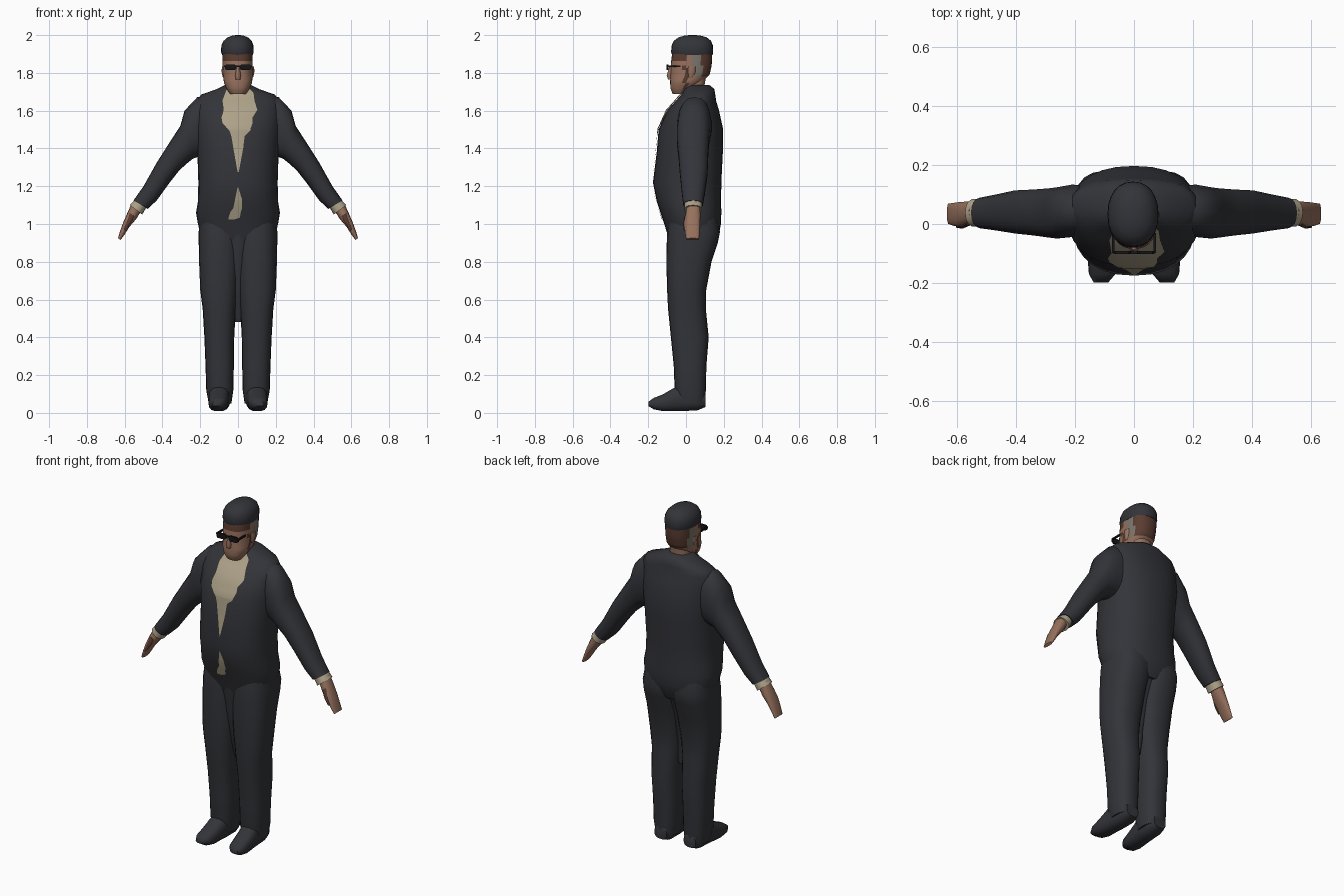
import bpy, bmesh, math


def material(name, rgb):
    m = bpy.data.materials.new(name)
    m.diffuse_color = (*rgb, 1)
    return m


SUIT = material("charcoal suit", (0.033, 0.034, 0.041))
SHIRT = material("cream shirt", (0.42, 0.36, 0.25))
SKIN = material("skin", (0.31, 0.165, 0.11))
BROWN = material("dark brown hair", (0.10, 0.045, 0.03))
GREY = material("grey hair", (0.20, 0.18, 0.15))
BLACK = material("black glasses", (0.008, 0.008, 0.01))


def finish(name, bm, mats, rule=None, angle=55):
    bmesh.ops.recalc_face_normals(bm, faces=bm.faces)
    if rule:
        for f in bm.faces:
            f.material_index = rule(f.calc_center_median())
    me = bpy.data.meshes.new(name)
    bm.to_mesh(me)
    bm.free()
    for m in mats:
        me.materials.append(m)
    me.shade_smooth()
    me.set_sharp_from_angle(angle=math.radians(angle))
    ob = bpy.data.objects.new(name, me)
    bpy.context.collection.objects.link(ob)
    return ob


def spow(v, p):
    return math.copysign(abs(v) ** p, v)


def oval(n, power):
    """Unit superellipse points."""
    for i in range(n):
        a = 2 * math.pi * i / n
        yield spow(math.cos(a), 2 / power), spow(math.sin(a), 2 / power)


def skin_rings(name, rings, mats, rule=None):
    """Bridge equal-sized rings of points and cap both ends."""
    bm = bmesh.new()
    vs = [[bm.verts.new(p) for p in r] for r in rings]
    n = len(vs[0])
    for a, b in zip(vs, vs[1:]):
        for i in range(n):
            j = (i + 1) % n
            bm.faces.new((a[i], a[j], b[j], b[i]))
    bm.faces.new(vs[0])
    bm.faces.new(vs[-1])
    return finish(name, bm, mats, rule)


def stack(name, secs, mats, n=20, power=2.3, rule=None):
    """Horizontal sections: z, x0, x1, y0, y1."""
    rings = [[((x0 + x1) / 2 + c * (x1 - x0) / 2,
               (y0 + y1) / 2 + s * (y1 - y0) / 2, z) for c, s in oval(n, power)]
             for z, x0, x1, y0, y1 in secs]
    return skin_rings(name, rings, mats, rule)


def limb(name, secs, mats, side, n=14, power=2.3):
    """Slanted sections: top x, z, bottom x, z, then y0, y1."""
    rings = [[(side * ((xt + xb) / 2 + c * (xt - xb) / 2),
               (y0 + y1) / 2 + s * (y1 - y0) / 2,
               (zt + zb) / 2 + c * (zt - zb) / 2) for c, s in oval(n, power)]
             for xt, zt, xb, zb, y0, y1 in secs]
    return skin_rings(name, rings, mats)


def sample(table, z):
    """Linear lookup in a table sorted by rising z."""
    for a, b in zip(table, table[1:]):
        if a[0] <= z <= b[0]:
            t = (z - a[0]) / (b[0] - a[0])
            return [p + (q - p) * t for p, q in zip(a, b)]
    return list(table[-1] if z > table[-1][0] else table[0])


# Jacket body: z, half width, front y, back y
BODY = [(0.90, .18, -.085, .15), (0.95, .20, -.10, .175), (1.0, .212, -.115, .185),
        (1.06, .222, -.135, .187), (1.12, .212, -.155, .186), (1.22, .21, -.175, .187),
        (1.38, .215, -.155, .195), (1.5, .225, -.145, .197), (1.6, .225, -.10, .175),
        (1.65, .222, -.055, .16), (1.685, .195, -.025, .155), (1.715, .11, -.012, .15),
        (1.735, .07, .0, .125)]
stack("jacket", [(z, -h, h, a, b) for z, h, a, b in BODY], [SUIT], n=28)


# Shirt panels laid just over the jacket front: z, left x, right x
def shirt_panel(name, outline, cols=8):
    zs = sorted({o[0] for o in outline} | {b[0] for b in BODY
                if outline[0][0] < b[0] < outline[-1][0]})
    bm = bmesh.new()
    rows = []
    for z in zs:
        _, xl, xr = sample(outline, z)
        _, h, y0, y1 = sample(BODY, z)
        row = []
        for i in range(cols + 1):
            x = xl + (xr - xl) * i / cols
            k = max(0, 1 - min(1, abs(x) / h) ** 2.3) ** (1 / 2.3)
            row.append(bm.verts.new((x, (y0 + y1) / 2 - k * (y1 - y0) / 2 - .006, z + .004)))
        rows.append(row)
    for a, b in zip(rows, rows[1:]):
        for i in range(cols):
            bm.faces.new((a[i], a[i + 1], b[i + 1], b[i]))
    ob = finish(name, bm, [SHIRT])
    if sum(p.normal.y for p in ob.data.polygons) > 0:
        ob.data.flip_normals()


shirt_panel("shirt_front", [(1.27, -.002, .004), (1.40, -.025, .028), (1.46, -.035, .035),
                            (1.49, -.045, .065), (1.53, -.085, .08), (1.56, -.09, .08),
                            (1.60, -.078, .105), (1.65, -.085, .09), (1.69, -.07, .085),
                            (1.715, -.06, .06)])
shirt_panel("shirt_tail", [(1.02, -.05, -.02), (1.03, -.05, .01), (1.06, -.04, .015),
                           (1.08, -.025, .022), (1.13, -.015, .02), (1.19, -.002, .002)])

# Arms, cuffs, hands, legs and shoes on both sides
for side, tag in ((1, "left"), (-1, "right")):
    limb(tag + "_sleeve", [(.10, 1.66, .10, 1.40, -.01, .12), (.215, 1.672, .20, 1.36, -.045, .135),
                           (.283, 1.60, .24, 1.345, -.05, .125), (.305, 1.52, .265, 1.325, -.047, .122),
                           (.36, 1.435, .31, 1.285, -.04, .118), (.43, 1.325, .365, 1.215, -.033, .115),
                           (.50, 1.20, .43, 1.125, -.022, .10), (.553, 1.125, .478, 1.08, -.015, .09)],
         [SUIT], side, 18)
    limb(tag + "_cuff", [(.545, 1.13, .487, 1.085, -.008, .085), (.573, 1.10, .507, 1.05, -.01, .086)],
         [SHIRT], side)
    limb(tag + "_hand", [(.56, 1.115, .512, 1.07, .005, .075), (.585, 1.06, .54, 1.025, -.005, .077),
                         (.607, 1.01, .575, .985, -.01, .075), (.625, .96, .60, .945, -.006, .072),
                         (.635, .925, .622, .915, .0, .07)], [SKIN], side)
    limb(tag + "_thumb", [(.575, 1.06, .545, 1.04, -.005, .02), (.59, 1.01, .57, 1.0, -.015, .01),
                          (.605, .97, .595, .965, -.014, .002)], [BROWN], side, 8)

    leg = [(.05, .035, .155, -.045, .10), (.12, .025, .168, -.06, .105), (.25, .022, .172, -.065, .108),
           (.40, .02, .178, -.08, .12), (.55, .012, .187, -.095, .105), (.65, .002, .20, -.10, .107),
           (.80, -.01, .206, -.104, .135), (.90, -.015, .208, -.102, .168),
           (.96, -.02, .208, -.10, .18), (1.03, -.02, .20, -.09, .165)]
    stack(tag + "_trouser_leg", [(z, *sorted((side * a, side * b)), c, d)
                                 for z, a, b, c, d in leg], [SUIT], 20, 2.5)

    # Shoe sections: y, centre x, half width, bottom z, top z
    shoe = [(.102, .095, .04, .03, .10), (.06, .095, .055, .012, .14), (-.03, .098, .055, .008, .15),
            (-.07, .102, .053, .008, .13), (-.12, .105, .052, .008, .10), (-.17, .108, .045, .018, .08),
            (-.198, .112, .025, .035, .06)]
    skin_rings(tag + "_shoe", [[(side * (cx + c * h), y, (a + b) / 2 + s * (b - a) / 2)
                                for c, s in oval(14, 2.6)] for y, cx, h, a, b in shoe], [SUIT])

# Fabric joining the legs
stack("trouser_seat", [(.48, -.015, .025, -.01, .05), (.62, -.04, .04, -.05, .06),
                       (.80, -.06, .06, -.085, .10), (.95, -.10, .10, -.10, .155)], [SUIT], 12)

# Neck and head
stack("neck", [(1.64, -.06, .06, .0, .11), (1.74, -.06, .06, -.01, .10),
               (1.79, -.06, .06, -.02, .11)], [SKIN], 14)
HEAD = [(1.688, -.042, .042, -.07, .02), (1.715, -.06, .06, -.082, .045),
        (1.75, -.075, .075, -.084, .085), (1.79, -.079, .077, -.082, .125),
        (1.84, -.082, .078, -.08, .136), (1.87, -.083, .078, -.078, .138),
        (1.92, -.083, .078, -.07, .138)]


def head_colour(c):
    if c.z > 1.862 and c.y < .01:
        return 1                                   # hair under the cap brim
    if c.z > 1.785 and c.y > .085:
        return 1                                   # hair at the back
    if c.z > 1.785 and c.y > .025:
        return 2                                   # grey temples
    return 1 if -.012 < c.y < .012 and 1.71 < c.z < 1.84 else 0


zs = [1.688 + .0116 * i for i in range(21)]
stack("head", [sample(HEAD, z) for z in zs], [SKIN, BROWN, GREY], 32, 2.4, head_colour)
stack("nose", [(1.765, -.012, .012, -.095, -.07), (1.785, -.015, .015, -.102, -.07),
               (1.835, -.008, .008, -.088, -.07)], [SKIN], 8, 2)
for side, tag in ((1, "left"), (-1, "right")):
    stack(tag + "_ear", [(1.775, *sorted((side * .068, side * .08)), .015, .035),
                         (1.805, *sorted((side * .068, side * .087)), .01, .05),
                         (1.835, *sorted((side * .068, side * .085)), .012, .05)], [SKIN], 8, 2)

# Rounded cap
stack("cap", [(1.895, -.084, .079, -.074, .141), (1.91, -.09, .083, -.079, .144),
              (1.945, -.088, .082, -.076, .143), (1.97, -.076, .072, -.064, .132),
              (1.988, -.055, .053, -.04, .11), (1.998, -.028, .028, -.005, .075),
              (2.0, -.01, .01, .02, .05)], [SUIT], 24, 2.2)


# Glasses: lenses, bridge and temples
def box(name, x0, x1, y0, y1, z0, z1, bevel=0):
    bm = bmesh.new()
    bmesh.ops.create_cube(bm, size=1)
    for v in bm.verts:
        v.co = ((x0, x1)[v.co.x > 0], (y0, y1)[v.co.y > 0], (z0, z1)[v.co.z > 0])
    if bevel:
        edges = [e for e in bm.edges if abs(e.verts[0].co.y - e.verts[1].co.y) > 1e-5]
        bmesh.ops.bevel(bm, geom=edges, offset=bevel, segments=1, affect='EDGES')
    finish(name, bm, [BLACK], angle=30)


for side, tag in ((1, "left"), (-1, "right")):
    box(tag + "_lens", *sorted((side * .01, side * .07)), -.102, -.092, 1.814, 1.845, .008)
    box(tag + "_temple", *sorted((side * .066, side * .074)), -.098, -.03, 1.83, 1.84)
box("glasses_bridge", -.012, .012, -.102, -.094, 1.832, 1.84)
